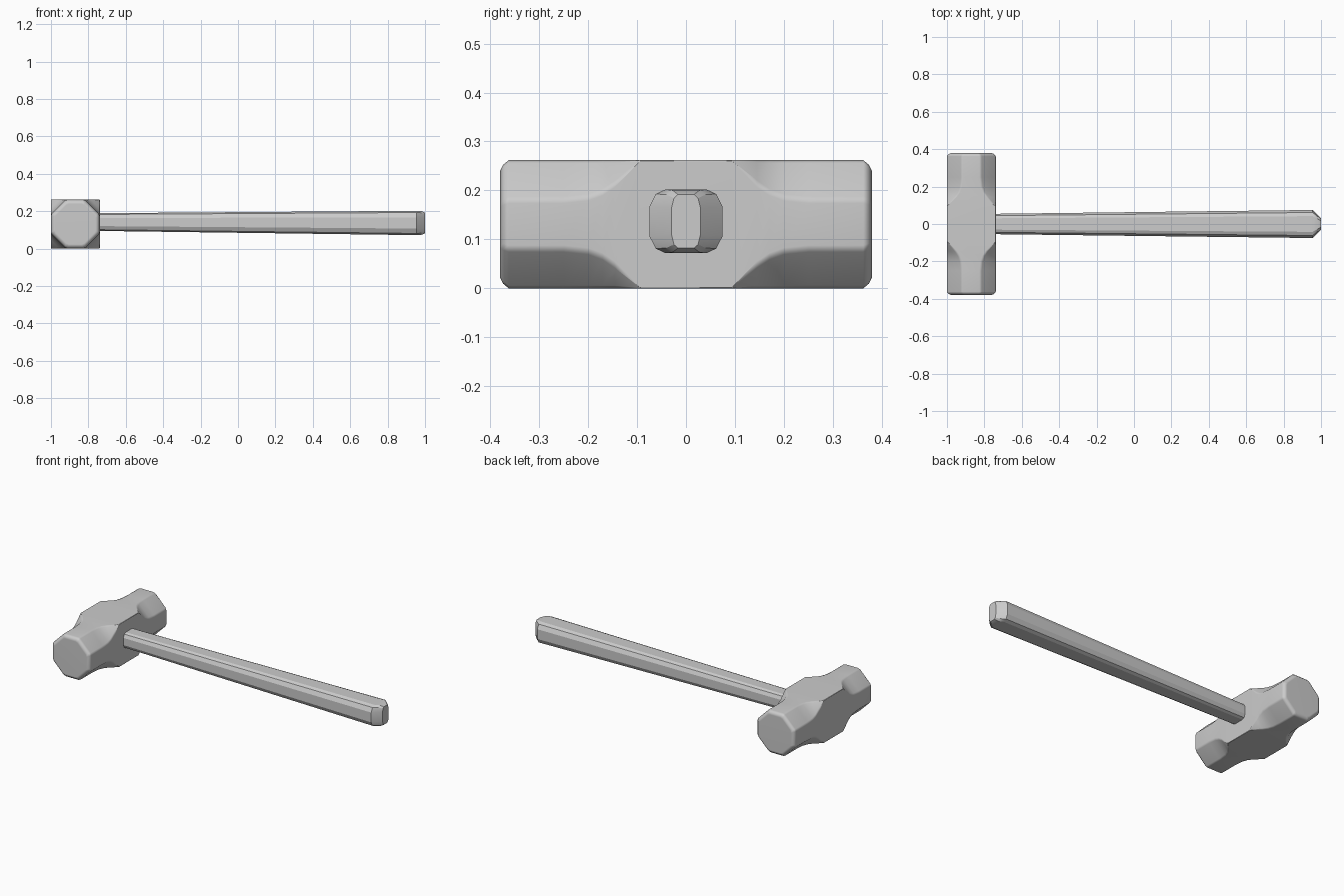
import bpy, bmesh

if "Cube" in bpy.data.objects:
    bpy.data.objects.remove(bpy.data.objects["Cube"])


def loft(name, rings, angle):
    """Skin a list of equal-length point rings and cap both ends."""
    bm = bmesh.new()
    loops = [[bm.verts.new(p) for p in ring] for ring in rings]
    n = len(loops[0])
    for a, b in zip(loops, loops[1:]):
        for i in range(n):
            j = (i + 1) % n
            bm.faces.new((a[i], a[j], b[j], b[i]))
    bm.faces.new(loops[0])
    bm.faces.new(loops[-1])
    bmesh.ops.recalc_face_normals(bm, faces=bm.faces)
    mesh = bpy.data.meshes.new(name)
    bm.to_mesh(mesh)
    bm.free()
    obj = bpy.data.objects.new(name, mesh)
    bpy.context.collection.objects.link(obj)
    bpy.ops.object.select_all(action='DESELECT')
    bpy.context.view_layer.objects.active = obj
    obj.select_set(True)
    bpy.ops.object.shade_smooth_by_angle(angle=angle)
    mod = obj.modifiers.new("Weighted", 'WEIGHTED_NORMAL')
    mod.keep_sharp = True
    return obj


def head_ring(y, h, c):
    """Square of half-size h with corners cut by c and each edge eased."""
    k = h - c
    octagon = [(h, -k), (h, k), (k, h), (-k, h), (-h, k), (-h, -k), (-k, -h), (k, -h)]
    r = min(0.008, c * 0.3)
    ring = []
    for i, (u, v) in enumerate(octagon):
        for other in (octagon[i - 1], octagon[(i + 1) % 8]):
            du, dv = other[0] - u, other[1] - v
            d = (du * du + dv * dv) ** 0.5
            ring.append((-0.87 + u + du / d * r, y, 0.131 + v + dv / d * r))
    return ring


def handle_ring(x, zc, hy, hz):
    """Twelve-sided rounded rectangle across the handle."""
    quarter = [(1.0, 0.46), (0.82, 0.86), (0.56, 1.0)]
    half = quarter + [(-u, v) for u, v in reversed(quarter)]
    pts = half + [(-u, -v) for u, v in half]
    return [(x, u * hy, zc + v * hz) for u, v in pts]


# Head: square waist flaring into octagonal striking ends (y, half-size, chamfer)
side = [(0.094, 0.131, 0.002), (0.145, 0.131, 0.047), (0.17, 0.131, 0.064),
        (0.20, 0.131, 0.075), (0.25, 0.131, 0.08), (0.362, 0.131, 0.08),
        (0.374, 0.121, 0.074), (0.38, 0.108, 0.066)]
stations = [(-y, h, c) for y, h, c in reversed(side)] + side
head = loft("hammer_head", [head_ring(*s) for s in stations], 0.7)

# Handle: tapered shaft with wedge-shaped butt (x, centre z, half y, half z)
shaft = [(-0.78, 0.142, 0.054, 0.047), (0.955, 0.137, 0.075, 0.065),
         (0.982, 0.137, 0.048, 0.063), (1.0, 0.137, 0.030, 0.055)]
handle = loft("handle", [handle_ring(*s) for s in shaft], 0.4)
